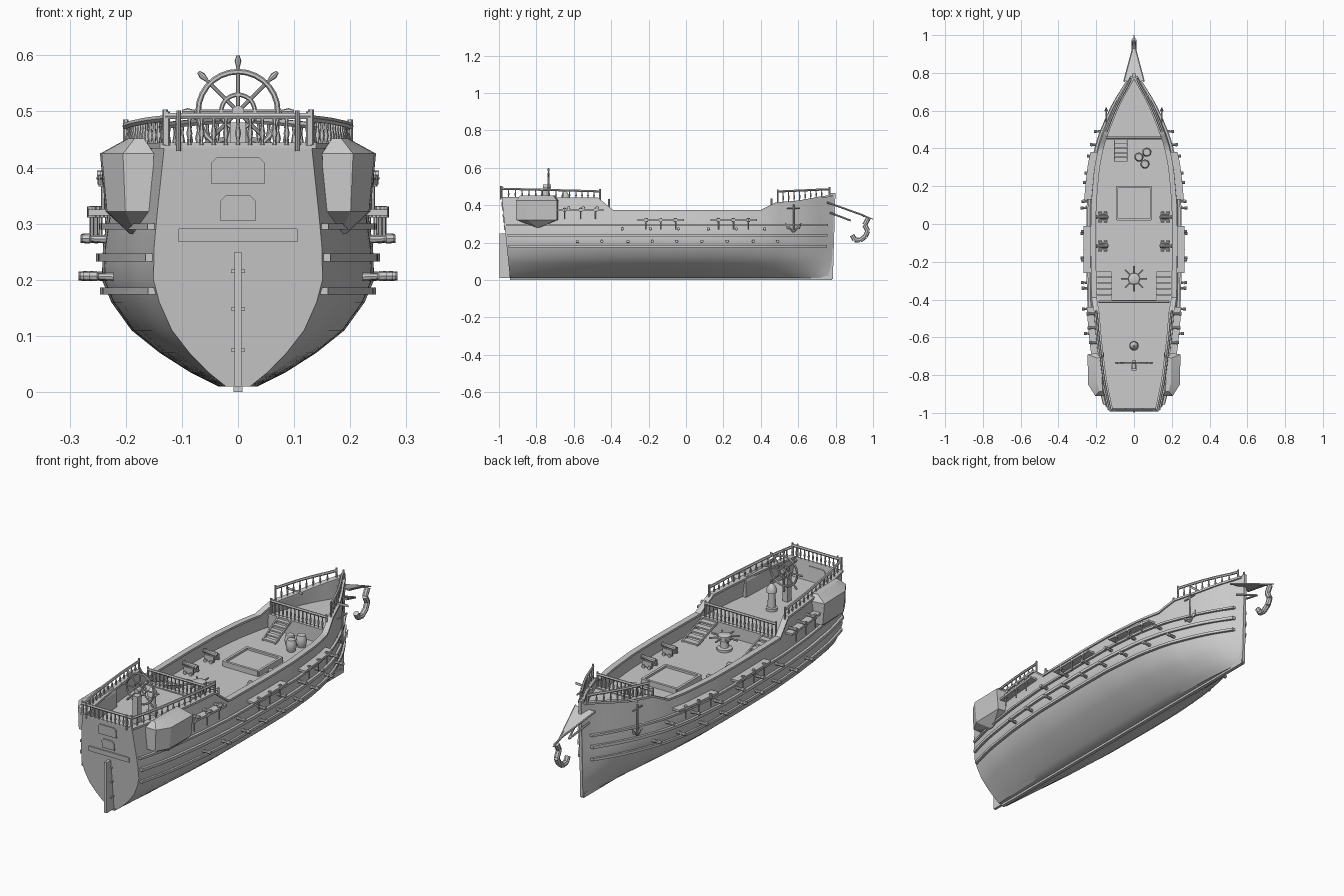
import bpy, bmesh, math
from mathutils import Vector, Matrix

cube = bpy.data.objects.get("Cube")
if cube:
    bpy.data.objects.remove(cube)

grey = bpy.data.materials.new("plain_grey")
grey.use_nodes = True
grey.diffuse_color = (0.6, 0.6, 0.6, 1)
grey.node_tree.nodes["Principled BSDF"].inputs["Base Color"].default_value = (0.6, 0.6, 0.6, 1)

DECK, QUARTER, FORE = 0.295, 0.35, 0.36
WIDTH = [(-.94, .62), (-.8, .78), (-.6, .91), (-.4, .98), (-.1, 1), (.1, .99), (.3, .91),
         (.45, .77), (.6, .51), (.7, .28), (.78, .03)]
SECTION = [(.01, .035), (.035, .085), (.07, .14), (.11, .19), (.16, .226), (.2, .243),
           (.26, .241), (.32, .232), (.37, .222), (.45, .21)]
SHEER = [(-1, .44), (-.47, .435), (-.39, .37), (.4, .37), (.48, .41), (.6, .42), (.79, .455)]


def lerp(table, t):
    t = min(max(t, table[0][0]), table[-1][0])
    for (a, u), (b, v) in zip(table, table[1:]):
        if t <= b:
            return u + (v - u) * (t - a) / (b - a)


def width(y):
    return sum(lerp(WIDTH, y + d) for d in (-.03, 0, .03)) / 3 if -.9 < y < .74 else lerp(WIDTH, y)


def sheer(y):
    return lerp(SHEER, y)


def on_hull(y, z, out=0.0, side=1):
    rake = min(max((-.6 - y) / .34, 0), 1) * -.045 + (.012 if y > .75 else 0)
    return Vector((side * max(width(y) * lerp(SECTION, z) + out, 0), y + rake * z / .44, z))


def span(a, b, n):
    return [a + (b - a) * i / n for i in range(n + 1)]


def finish(bm, name, angle=35):
    bmesh.ops.recalc_face_normals(bm, faces=bm.faces)
    me = bpy.data.meshes.new(name)
    bm.to_mesh(me)
    bm.free()
    ob = bpy.data.objects.new(name, me)
    me.materials.append(grey)
    bpy.context.collection.objects.link(ob)
    bpy.ops.object.select_all(action='DESELECT')
    ob.select_set(True)
    bpy.context.view_layer.objects.active = ob
    bpy.ops.object.shade_smooth_by_angle(angle=math.radians(angle))


def loft(bm, rings, closed=True, caps=True):
    vs = [[bm.verts.new(p) for p in r] for r in rings]
    n = len(vs[0])
    for r, s in zip(vs, vs[1:]):
        for i in range(n if closed else n - 1):
            j = (i + 1) % n
            bm.faces.new((r[i], r[j], s[j], s[i]))
    if closed and caps:
        bm.faces.new(vs[0])
        bm.faces.new(vs[-1])
    return vs


def box(bm, c, size):
    m = Matrix.Translation(c) @ Matrix.Diagonal((*size, 1))
    bmesh.ops.create_cube(bm, size=1, matrix=m)


def turned(bm, a, b, profile, n=8):
    # profile: (fraction along a-b, radius)
    a, b = Vector(a), Vector(b)
    q = (b - a).to_track_quat('Z', 'Y')
    loft(bm, [[a.lerp(b, t) + q @ Vector((r * math.cos(k * math.tau / n), r * math.sin(k * math.tau / n), 0))
               for k in range(n)] for t, r in profile])


def rod(bm, a, b, r, n=8):
    turned(bm, a, b, [(0, r), (1, r)], n)


def strip(bm, points, w, h):
    # bar of rectangular section following the points
    loft(bm, [[p + Vector((dx, 0, dz)) for dx, dz in ((-w, -h), (w, -h), (w, h), (-w, h))] for p in points])


# Hull shell with bulwark inner faces and transom
bm = bmesh.new()
levels = [.01, .022, .035, .05, .07, .09, .11, .135, .16, .18, .2, .23, .26, .29, .32]
rings = []
for y in sorted(span(-.94, .78, 48) + [-.47, -.39, .4, .48]):
    half = [on_hull(y, z) for z in levels + [sheer(y)]]
    half += [on_hull(y, sheer(y), -.016), on_hull(y, .27, -.016)]
    rings.append([Vector((-p.x, p.y, p.z)) for p in reversed(half)] + half)
vs = loft(bm, rings, closed=False)
bm.faces.new(vs[0][2:-2])
finish(bm, "hull", 30)

# Gunwale cap and wales
bm = bmesh.new()
for s in (-1, 1):
    ys = sorted(span(-.94, .77, 40) + [-.47, -.39, .4, .48])
    strip(bm, [on_hull(y, sheer(y), -.006, s) for y in ys], .014, .005)
strip(bm, [Vector((x, -.985, .44)) for x in (-.13, .13)], .006, .005)
finish(bm, "gunwale")
bm = bmesh.new()
for s in (-1, 1):
    for z, h in ((.18, .006), (.24, .007), (.295, .005)):
        strip(bm, [on_hull(y, z, .003, s) for y in span(-.93, .75, 40)], .009, h)
finish(bm, "wales")

# Decks and bulkheads
for name, z, y0, y1 in (("main_deck", DECK, -.42, .47), ("quarter_deck", QUARTER, -.94, -.41),
                        ("fore_deck", FORE, .455, .77)):
    bm = bmesh.new()
    loft(bm, [[on_hull(y, z, -.01, -1), on_hull(y, z, -.01, 1)] for y in span(y0, y1, 14)], closed=False)
    finish(bm, name)
bm = bmesh.new()
for y, z in ((-.412, QUARTER), (.457, FORE)):
    w = on_hull(y, z, -.01).x
    box(bm, (0, y, (z + .28) / 2), (2 * w, .012, z - .28))
    box(bm, (0, y, z), (2 * w, .02, .01))
finish(bm, "bulkheads")

# Keel, stem, rudder
bm = bmesh.new()
box(bm, (0, -.08, .011), (.016, 1.72, .022))
loft(bm, [[(x, y + z * .03, z) for x, y in ((-.007, .76), (.007, .76), (.007, .785), (-.007, .785))]
          for z in (.005, .465)])
finish(bm, "keel_and_stem")
bm = bmesh.new()
box(bm, (0, -.968, .13), (.013, .06, .24))
for z in (.075, .148, .215):
    box(bm, (0, -.955, z), (.025, .03, .006))
finish(bm, "rudder")

# Transom panels
bm = bmesh.new()
for z, h, w, c in ((.395, .048, .094, .01), (.328, .044, .064, .01), (.28, .024, .214, .003)):
    y = -.94 - .045 * z / .44
    out = [(-w / 2, -h / 2), (w / 2, -h / 2), (w / 2, h / 2 - c), (w / 2 - c, h / 2),
           (c - w / 2, h / 2), (-w / 2, h / 2 - c)]
    loft(bm, [[(px, y + d - pz * .1, z + pz) for px, pz in out] for d in (.004, -.005)])
finish(bm, "transom_panels")

# Quarter galleries
bm = bmesh.new()
for s in (-1, 1):
    def level(z, k, inset):
        pts = ((.15, -.91), (.205, -.91), (.243, -.85), (.246, -.69), (.16, -.68))
        return [(s * (.175 + (x - .175) * k), -.79 + (y + .79) * inset, z) for x, y in pts]
    loft(bm, [level(.282, .25, .12), level(.322, .86, 1), level(.425, 1, 1), level(.452, .3, .8)])
finish(bm, "quarter_galleries", 15)

# Channels with chains and deadeyes
bm = bmesh.new()
for s in (-1, 1):
    for y0, y1, z in ((-.69, -.44, .375), (-.26, -.01, .32), (.13, .38, .32)):
        ys = span(y0, y1, 4)
        strip(bm, [on_hull(y, z, .018, s) for y in ys], .019, .005)
        for y in span(y0 + .045, y1 - .045, 2):
            p = on_hull(y, z, .03, s)
            rod(bm, p - Vector((0, 0, .05)), p + Vector((0, 0, .012)), .0035, 6)
            rod(bm, p - Vector((0, 0, .009)), p + Vector((0, 0, .011)), .008)
finish(bm, "channels")

# Broadside guns
bm = bmesh.new()
rows = [(.272, [-.34, -.19, -.04, .12, .27, .42]), (.385, [-.625, -.55, -.475]),
        (.205, [-.58, -.45, -.31, -.18, -.05, .085, .22, .36, .49])]
for s in (-1, 1):
    for z, ys in rows:
        for y in ys:
            a = on_hull(y, z, -.01, s)
            turned(bm, a, a + Vector((s * .052, 0, .002)), [(0, .008), (.7, .006), (.75, .009), (1, .008)])
finish(bm, "broadside_guns")

# Railings
BALUSTER = [(0, .004), (.15, .0025), (.4, .0055), (.7, .0025), (1, .004)]


def railing(bm, base, tops, posts):
    for p, t in zip(base, tops):
        turned(bm, p, t, BALUSTER, 6)
    for p, t in ((base[0], tops[0]), (base[-1], tops[-1])) if posts else ():
        rod(bm, p, t + Vector((0, 0, .012)), .005, 6)
    for a, b in zip(tops, tops[1:]):
        rod(bm, a, b, .0065, 6)


for name, y0, y1, z0, z1, n in (("quarter_rail", -.94, -.46, .488, .474, 15), ("fore_rail", .49, .755, .473, .485, 9)):
    bm = bmesh.new()
    for s in (-1, 1):
        ys = span(y0, y1, n)
        base = [on_hull(y, sheer(y), -.005, s) for y in ys]
        tops = [Vector((p.x, p.y, z)) for p, z in zip(base, span(z0, z1, n))]
        railing(bm, base, tops, True)
    finish(bm, name)
for name, y, z0, z1, w, n in (("stern_rail", -.985, .44, .492, .13, 12), ("quarter_front_rail", -.412, QUARTER, .42, .185, 18),
                              ("fore_aft_rail", .457, FORE, .425, .145, 14)):
    bm = bmesh.new()
    railing(bm, [Vector((x, y, z0)) for x in span(-w, w, n)], [Vector((x, y, z1)) for x in span(-w, w, n)], True)
    if name == "stern_rail":
        for x in (-.106, .106):
            rod(bm, (x, -.99, .43), (x, -.99, .502), .004)
    finish(bm, name)

# Steering wheel on its post
bm = bmesh.new()
hub = Vector((0, -.735, .5))
for R, r in ((.071, .005), (.03, .004)):
    circle = [Vector((math.cos(k * math.tau / 28), 0, math.sin(k * math.tau / 28))) for k in range(29)]
    loft(bm, [[hub + d * (R + r * math.cos(q)) + Vector((0, r * math.sin(q), 0))
               for q in span(0, math.tau * 5 / 6, 5)] for d in circle], caps=False)
for k in range(8):
    d = Vector((math.cos(k * math.pi / 4), 0, math.sin(k * math.pi / 4)))
    turned(bm, hub, hub + d * .1, [(0, .0035), (.74, .0035), (.78, .003), (.9, .006), (1, .003)])
rod(bm, hub + Vector((0, .012, 0)), hub - Vector((0, .03, 0)), .011, 12)
box(bm, (0, -.76, .415), (.028, .03, .13))
finish(bm, "steering_wheel")

# Binnacle, capstan, barrels
bm = bmesh.new()
turned(bm, (0, -.645, QUARTER), (0, -.645, .475), [(0, .026), (.1, .026), (.12, .019), (.65, .016), (.68, .023),
                                                   (.8, .022), (.93, .013), (1, .004)], 14)
finish(bm, "binnacle")
bm = bmesh.new()
turned(bm, (0, -.29, DECK), (0, -.29, .37), [(0, .034), (.15, .034), (.2, .02), (.6, .018), (.65, .03), (.95, .03), (1, .02)], 12)
for k in range(8):
    d = Vector((math.cos(k * math.pi / 4), math.sin(k * math.pi / 4), 0))
    rod(bm, Vector((0, -.29, .356)), Vector((0, -.29, .356)) + d * .068, .004, 6)
finish(bm, "capstan")
bm = bmesh.new()
for x, y in ((.026, .354), (.068, .38), (.058, .317)):
    turned(bm, (x, y, DECK), (x, y, .35), [(0, .018), (.25, .022), (.5, .024), (.75, .022), (1, .018)], 12)
finish(bm, "barrels")

# Cargo hatch
bm = bmesh.new()
box(bm, (0, .11, .3), (.17, .16, .02))
for s in (-1, 1):
    box(bm, (s * .09, .11, .305), (.012, .18, .03))
    box(bm, (0, .11 + s * .086, .305), (.18, .012, .03))
finish(bm, "cargo_hatch")

# Stairs
bm = bmesh.new()
for x, w, y0, y1, top in ((-.157, .076, -.25, -.405, QUARTER), (.157, .076, -.25, -.405, QUARTER), (-.07, .065, .33, .45, FORE)):
    for i in range(5):
        t = (i + .5) / 5
        box(bm, (x, y0 + (y1 - y0) * t, DECK + (top - DECK) * t), (w, abs(y1 - y0) / 5.5, .007))
    for s in (-1, 1):
        strip(bm, [Vector((x + s * w / 2, y0, DECK)), Vector((x + s * w / 2, y1, top))], .003, .007)
finish(bm, "stairs")

# Deck guns on carriages
bm = bmesh.new()
for s in (-1, 1):
    for y in (.037, -.116):
        for d in (-.018, .018):
            box(bm, (s * .165, y + d, .314), (.05, .008, .028))
            for x in (.15, .18):
                rod(bm, (s * x, y + d * 1.2, .302), (s * x, y + d * 1.6, .302), .008)
        box(bm, (s * .165, y, .308), (.04, .03, .01))
        turned(bm, (s * .135, y, .33), (s * .205, y, .333), [(0, .005), (.08, .012), (.85, .008), (.9, .011), (1, .01)], 10)
finish(bm, "deck_guns")

# Anchors and catheads
bm = bmesh.new()
for s in (-1, 1):
    p = on_hull(.575, .33, .02, s)
    rod(bm, p - Vector((0, 0, .07)), p + Vector((0, 0, .075)), .004)
    rod(bm, p + Vector((0, -.035, .055)), p + Vector((0, .035, .055)), .004)
    for d in (-1, 1):
        rod(bm, p - Vector((0, 0, .072)), p + Vector((0, d * .035, -.04)), .005)
        turned(bm, p + Vector((0, d * .025, -.055)), p + Vector((0, d * .042, -.025)), [(0, .009), (1, .002)], 4)
    q = on_hull(.595, .425, 0, s)
    strip(bm, [q - Vector((s * .03, 0, 0)), q + Vector((s * .05, 0, .005))], .004, .006)
finish(bm, "anchors")

# Beakhead and scroll
bm = bmesh.new()
for s in (-1, 1):
    rod(bm, (s * .052, .755, .415), (0, .95, .345), .005)
    rod(bm, (s * .03, .77, .36), (0, .88, .318), .005)
loft(bm, [[(-.05, .76, z), (.05, .76, z), (.018, .88, z - .043), (0, .95, z - .07), (-.018, .88, z - .043)] for z in (.411, .417)])
finish(bm, "beakhead")
bm = bmesh.new()
path = [(.975, .33), (.955, .295), (.972, .262), (.958, .232), (.93, .212), (.902, .215), (.888, .24)]
for (a, b), (c, d) in zip(path, path[1:]):
    rod(bm, (0, a, b), (0, c, d), .013, 8)
turned(bm, (0, .945, .345), (0, 1, .325), [(0, .006), (1, .002)])
finish(bm, "bow_scroll")
